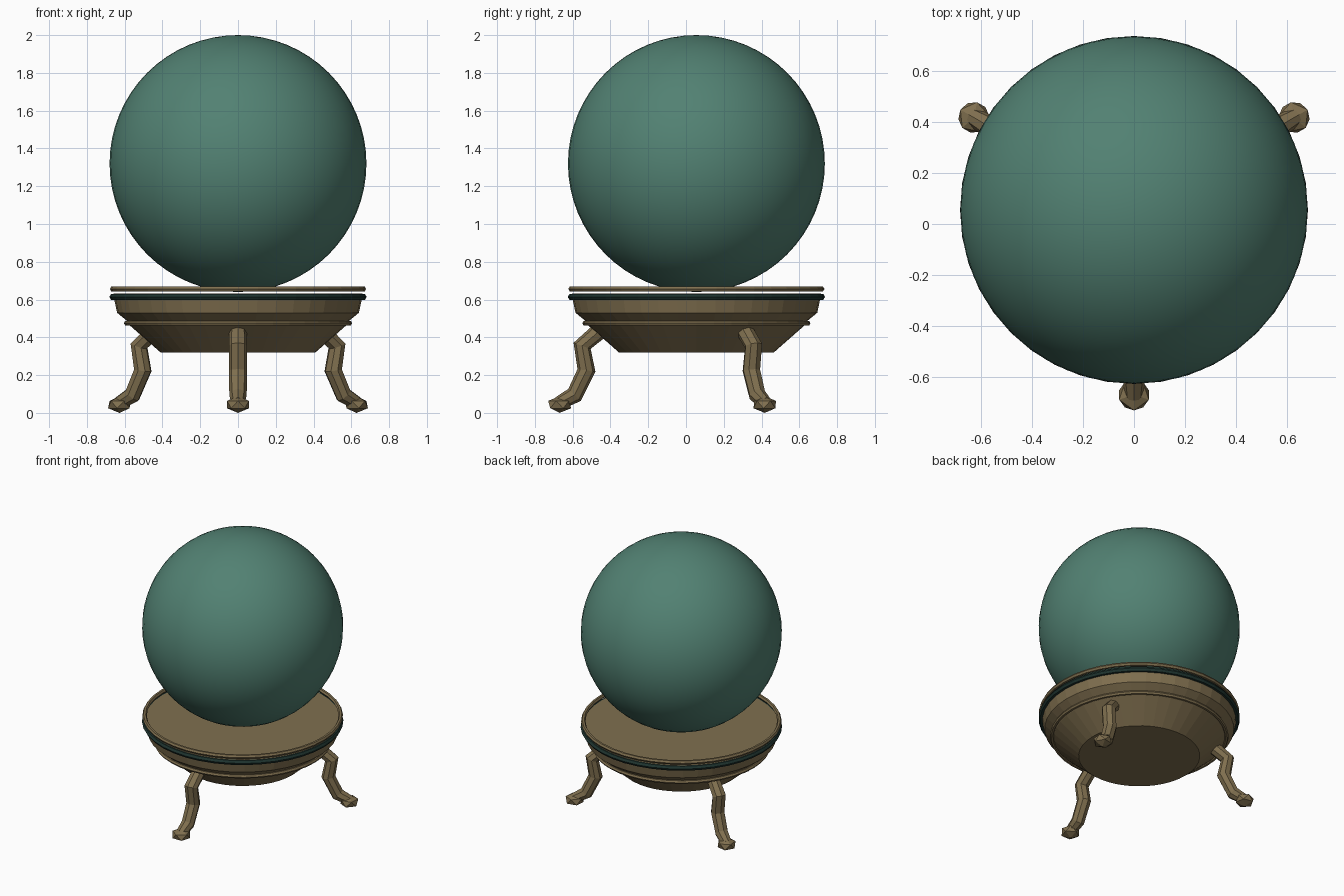
import bpy, bmesh, math
from mathutils import Vector, Matrix

if "Cube" in bpy.data.objects:
    bpy.data.objects.remove(bpy.data.objects["Cube"])

CY = 0.055          # the round body sits slightly behind the origin


def material(name, rgb):
    m = bpy.data.materials.new(name)
    m.diffuse_color = (*rgb, 1)
    m.use_nodes = True
    m.node_tree.nodes["Principled BSDF"].inputs["Base Color"].default_value = m.diffuse_color
    return m


GREEN = material("green_glass", (0.084, 0.220, 0.170))
BRONZE = material("bronze", (0.215, 0.160, 0.078))
DARK = material("dark_green", (0.014, 0.036, 0.030))


def finish(name, bm, mat, smooth=False):
    bmesh.ops.recalc_face_normals(bm, faces=bm.faces[:])
    me = bpy.data.meshes.new(name)
    for f in bm.faces:
        f.smooth = smooth
    bm.to_mesh(me)
    bm.free()
    me.materials.append(mat)
    ob = bpy.data.objects.new(name, me)
    bpy.context.collection.objects.link(ob)
    return ob


def bridge(bm, a, b):
    n = len(a)
    for i in range(n):
        bm.faces.new((a[i], a[(i + 1) % n], b[(i + 1) % n], b[i]))


def lathe(name, profile, mat, closed=False, n=40):
    """Revolve (radius, z) points; closed makes a ring, otherwise ends are capped."""
    bm = bmesh.new()
    loops = [[bm.verts.new((r * math.cos(2 * math.pi * i / n),
                            CY + r * math.sin(2 * math.pi * i / n), z))
              for i in range(n)] for r, z in profile]
    for a, b in zip(loops, loops[1:]):
        bridge(bm, a, b)
    if closed:
        bridge(bm, loops[-1], loops[0])
    else:
        bm.faces.new(loops[0])
        bm.faces.new(loops[-1])
    return finish(name, bm, mat)


def ring(name, r, z, thick, mat):
    pts = [(r + thick * math.cos(k * math.pi / 3),
            z + thick * math.sin(k * math.pi / 3)) for k in range(6)]
    return lathe(name, pts, mat, closed=True)


# Ball
bm = bmesh.new()
bmesh.ops.create_uvsphere(bm, u_segments=48, v_segments=32, radius=0.68,
                          matrix=Matrix.Translation((0, CY, 1.32)))
finish("ball", bm, GREEN, smooth=True)

# Bowl and its rings
lathe("bowl", [(0.41, 0.32), (0.575, 0.465), (0.585, 0.485), (0.64, 0.53),
               (0.655, 0.60), (0.66, 0.632)], BRONZE)
ring("lower_ring", 0.59, 0.475, 0.014, BRONZE)
ring("dark_ring", 0.662, 0.614, 0.019, DARK)
ring("top_ring", 0.663, 0.656, 0.015, BRONZE)

# Legs: eight-sided bent tubes with a flattened knob foot
PATH = [(0.50, 0.445), (0.605, 0.355), (0.582, 0.225), (0.645, 0.095), (0.73, 0.05)]
RADII = [0.046, 0.048, 0.048, 0.046, 0.036]


def leg(label, angle):
    out = Vector((math.cos(angle), math.sin(angle), 0))
    side = Vector((-math.sin(angle), math.cos(angle), 0))
    base = Vector((0, CY, 0))
    pts = [base + out * r + Vector((0, 0, z)) for r, z in PATH]
    bm = bmesh.new()
    loops = []
    for i, p in enumerate(pts):
        d_in = (p - pts[max(i - 1, 0)]).normalized()
        d_out = (pts[min(i + 1, len(pts) - 1)] - p).normalized()
        across = (d_in + d_out).normalized().cross(side)
        loops.append([bm.verts.new(p + RADII[i] * (side * math.cos(k * math.pi / 4)
                                                  + across * math.sin(k * math.pi / 4)))
                      for k in range(8)])
    for a, b in zip(loops, loops[1:]):
        bridge(bm, a, b)
    bm.faces.new(loops[0])
    bm.faces.new(loops[-1])
    finish(label + "_leg", bm, BRONZE)

    bm = bmesh.new()
    place = (Matrix.Translation(base + out * 0.724 + Vector((0, 0, 0.044)))
             @ Matrix.Rotation(angle, 4, 'Z') @ Matrix.Diagonal((0.068, 0.068, 0.044, 1)))
    bmesh.ops.create_icosphere(bm, subdivisions=1, radius=1, matrix=place)
    finish(label + "_foot", bm, BRONZE)


for label, deg in (("front", -90), ("right", 30), ("left", 150)):
    leg(label, math.radians(deg))
